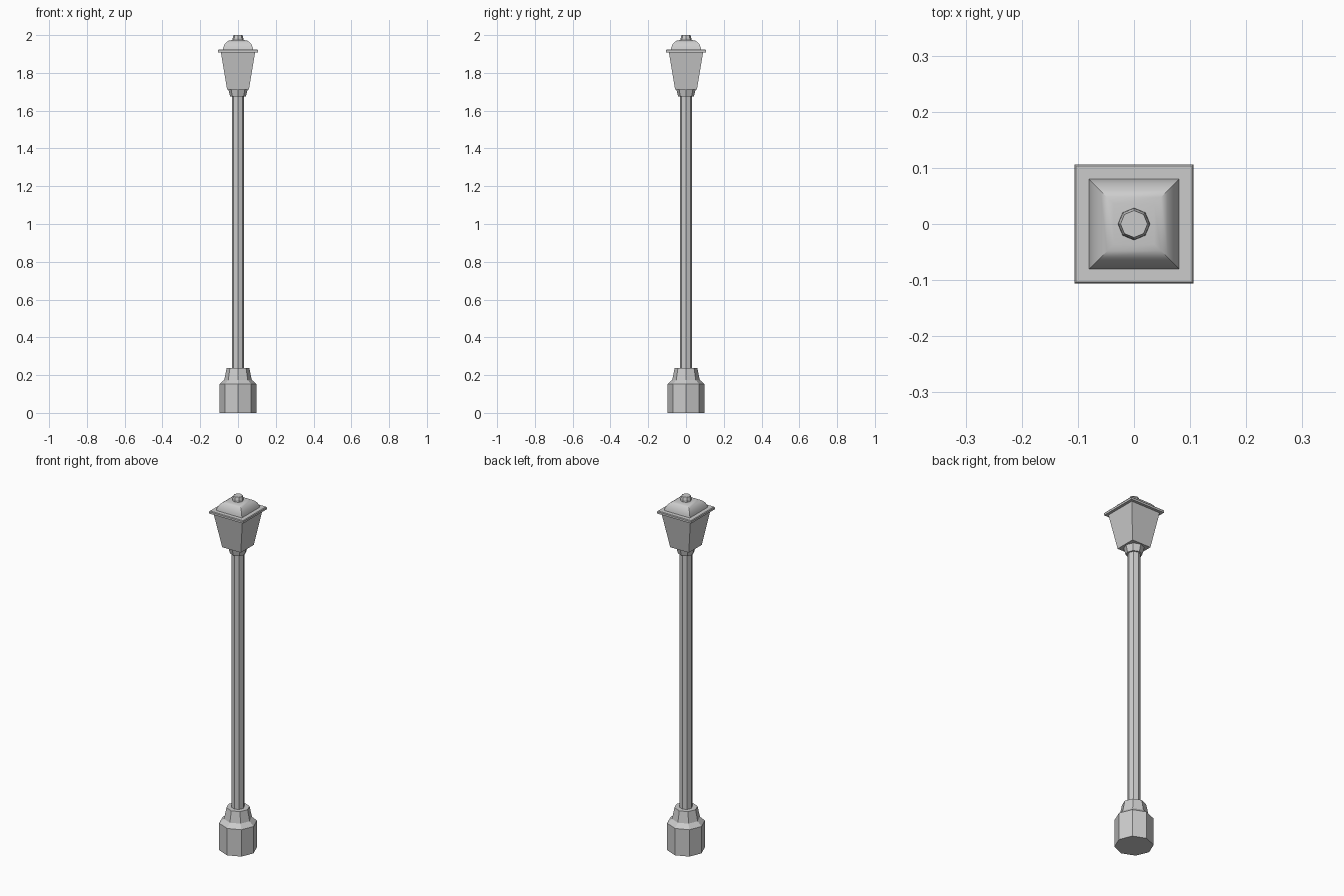
import bpy
import bmesh
import math

if "Cube" in bpy.data.objects:
    bpy.data.objects.remove(bpy.data.objects["Cube"])


def loft(name, sides, profile):
    """Stack polygon rings from (size, z) pairs and cap both ends.
    Size is the half width for squares, the corner radius otherwise."""
    square = sides == 4
    phase = math.pi / 4 if square else 0
    scale = math.sqrt(2) if square else 1
    bm = bmesh.new()
    rings = []
    for size, z in profile:
        ring = []
        for i in range(sides):
            a = phase + 2 * math.pi * i / sides
            r = size * scale
            ring.append(bm.verts.new((r * math.cos(a), r * math.sin(a), z)))
        rings.append(ring)
    for low, high in zip(rings, rings[1:]):
        for i in range(sides):
            j = (i + 1) % sides
            bm.faces.new((low[i], low[j], high[j], high[i]))
    bm.faces.new(rings[0][::-1])
    bm.faces.new(rings[-1])
    mesh = bpy.data.meshes.new(name)
    bm.to_mesh(mesh)
    bm.free()
    obj = bpy.data.objects.new(name, mesh)
    bpy.context.collection.objects.link(obj)
    return obj


# Stepped octagonal foot
loft("base", 8, [(0.098, 0), (0.098, 0.152), (0.073, 0.175), (0.06, 0.237)])

# Post, running into the foot and the collar
loft("pole", 8, [(0.033, 0.2), (0.033, 1.69)])

# Flared collar below the lantern
loft("collar", 8, [(0.042, 1.675), (0.052, 1.715)])

# Tapered square lantern body
loft("lantern", 4, [(0.058, 1.713), (0.091, 1.912)])

# Overhanging rim with a small chamfer
loft("rim", 4, [(0.106, 1.909), (0.106, 1.92), (0.103, 1.924)])

# Domed square roof, smooth over the curve with sharp hips
roof = loft("roof", 4, [(0.081, 1.92), (0.078, 1.935), (0.071, 1.951),
                        (0.06, 1.964), (0.048, 1.971), (0.036, 1.973)])
bpy.ops.object.select_all(action='DESELECT')
roof.select_set(True)
bpy.context.view_layer.objects.active = roof
bpy.ops.object.shade_smooth_by_angle(angle=math.radians(30))

# Finial cap
loft("finial", 8, [(0.029, 1.965), (0.028, 1.985), (0.024, 2.0)])
